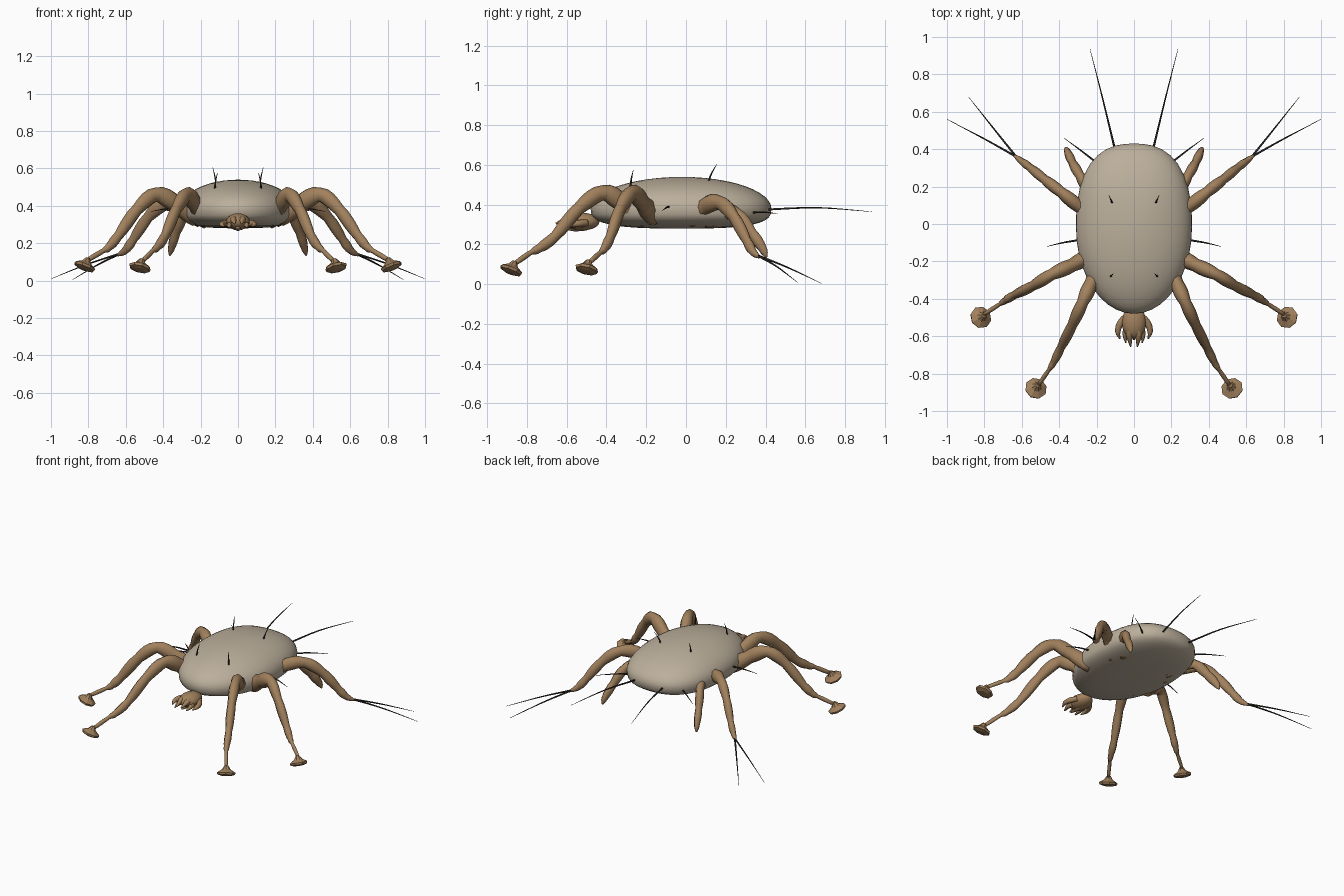
import bpy, bmesh, math
from mathutils import Vector

if "Cube" in bpy.data.objects:
    bpy.data.objects.remove(bpy.data.objects["Cube"], do_unlink=True)


def make_material(name, rgb):
    m = bpy.data.materials.new(name)
    m.use_nodes = True
    m.diffuse_color = (*rgb, 1)
    m.node_tree.nodes["Principled BSDF"].inputs["Base Color"].default_value = (*rgb, 1)
    return m


SHELL = make_material("pale_shell", (0.50, 0.43, 0.33))
LIMB = make_material("brown_limb", (0.36, 0.22, 0.11))
HAIR = make_material("dark_hair", (0.03, 0.025, 0.02))


def finish(bm, name, mat, smooth=True):
    bmesh.ops.recalc_face_normals(bm, faces=bm.faces)
    mesh = bpy.data.meshes.new(name)
    bm.to_mesh(mesh)
    bm.free()
    mesh.materials.append(mat)
    mesh.polygons.foreach_set("use_smooth", [smooth] * len(mesh.polygons))
    obj = bpy.data.objects.new(name, mesh)
    bpy.context.collection.objects.link(obj)
    return obj


def spline(points, steps, bulge):
    """Catmull-Rom through (x, y, z, radius) points, swelling between joints."""
    p = [Vector(q) for q in points]
    p = [p[0] * 2 - p[1]] + p + [p[-1] * 2 - p[-2]]
    out = []
    for a, b, c, d in zip(p, p[1:], p[2:], p[3:]):
        for i in range(steps):
            t = i / steps
            q = (b * 2 + (c - a) * t + (a * 2 - b * 5 + c * 4 - d) * t ** 2
                 + (b * 3 - a - c * 3 + d) * t ** 3) / 2
            q[3] = (b[3] + (c[3] - b[3]) * t) * (1 + bulge * math.sin(math.pi * t))
            out.append(q)
    return out + [p[-2]]


def tube(name, points, mat, sides=8, steps=4, bulge=0, flat=1, smooth=True):
    path = spline(points, steps, bulge) if steps else [Vector(q) for q in points]
    bm = bmesh.new()
    rings = []
    for i, q in enumerate(path):
        along = (path[min(i + 1, len(path) - 1)] - path[max(i - 1, 0)]).xyz
        side = along.cross(Vector((0, 0, 1))).normalized()
        up = side.cross(along).normalized()
        ring = []
        for k in range(sides):
            a = math.tau * k / sides
            ring.append(bm.verts.new(q.xyz + q[3] * (side * math.cos(a) * flat + up * math.sin(a))))
        rings.append(ring)
    for r, s in zip(rings, rings[1:]):
        for k in range(sides):
            j = (k + 1) % sides
            bm.faces.new((r[k], r[j], s[j], s[k]))
    bm.faces.new(rings[0])
    bm.faces.new(rings[-1])
    return finish(bm, name, mat, smooth)


def pair(name, points, mat, **options):
    for s, label in ((1, "left"), (-1, "right")):
        tube(f"{label}_{name}", [(s * x, *rest) for x, *rest in points], mat, **options)


# Body: domed egg with a flattened belly and a squarer rear
bm = bmesh.new()
bmesh.ops.create_uvsphere(bm, u_segments=40, v_segments=24, radius=1)
for v in bm.verts:
    x, y, z = v.co
    r = min(1, math.hypot(x, y))
    if r > 0.001:
        n = 2.5 if y > 0 else 2
        k = (abs(x / r) ** n + abs(y / r) ** n) ** (-1 / n)
        x, y = x * k, y * k
    if z < 0:
        z = -(1 - r ** 3) ** (1 / 3)
    v.co = (x * 0.31, y * (0.45 if y > 0 else 0.46) - 0.02,
            0.38 + z * (0.16 if z > 0 else 0.1))
finish(bm, "body", SHELL)

# Head and mouthparts
bm = bmesh.new()
bmesh.ops.create_uvsphere(bm, u_segments=16, v_segments=10, radius=1)
for v in bm.verts:
    v.co = (v.co.x * 0.065, v.co.y * 0.09 - 0.525, v.co.z * 0.045 + 0.315)
finish(bm, "head", LIMB)
pair("palp", [(0.05, -0.5, 0.31, 0.018), (0.078, -0.54, 0.305, 0.018),
              (0.086, -0.58, 0.3, 0.014), (0.075, -0.615, 0.29, 0.003)], LIMB)
pair("jaw", [(0.022, -0.55, 0.33, 0.022), (0.024, -0.6, 0.325, 0.018),
             (0.018, -0.655, 0.305, 0.004)], LIMB)
pair("lower_jaw", [(0.042, -0.56, 0.3, 0.018), (0.047, -0.6, 0.295, 0.013),
                   (0.044, -0.635, 0.285, 0.003)], LIMB)
tube("chin", [(0, -0.5, 0.29, 0.02), (0, -0.56, 0.285, 0.02), (0, -0.62, 0.28, 0.004)], LIMB)

# Legs
legs = {
    "front_leg": [(0.17, -0.2, 0.33, 0.045), (0.23, -0.32, 0.41, 0.045),
                  (0.275, -0.42, 0.46, 0.038), (0.33, -0.54, 0.38, 0.033),
                  (0.39, -0.66, 0.24, 0.027), (0.43, -0.74, 0.18, 0.022),
                  (0.455, -0.78, 0.16, 0.013), (0.51, -0.86, 0.105, 0.012)],
    "second_leg": [(0.22, -0.16, 0.33, 0.045), (0.33, -0.22, 0.41, 0.045),
                   (0.44, -0.27, 0.46, 0.038), (0.54, -0.33, 0.38, 0.033),
                   (0.64, -0.38, 0.24, 0.027), (0.69, -0.41, 0.18, 0.022),
                   (0.72, -0.43, 0.16, 0.013), (0.805, -0.485, 0.11, 0.012)],
    "third_leg": [(0.2, 0.02, 0.32, 0.04), (0.29, 0.09, 0.39, 0.042),
                  (0.39, 0.17, 0.41, 0.036), (0.48, 0.24, 0.34, 0.031),
                  (0.56, 0.305, 0.22, 0.025), (0.6, 0.335, 0.165, 0.022),
                  (0.645, 0.37, 0.135, 0.006)],
    "rear_leg": [(0.17, 0.1, 0.31, 0.035), (0.24, 0.18, 0.36, 0.036),
                 (0.29, 0.26, 0.35, 0.031), (0.33, 0.33, 0.26, 0.027),
                 (0.355, 0.385, 0.18, 0.023), (0.365, 0.405, 0.135, 0.006)],
}
for name, points in legs.items():
    pair(name, points, LIMB, bulge=0.18, flat=0.8)

# Flared sucker feet, tilted outward
for name, centre in (("front_foot", (0.525, -0.88, 0.07)), ("second_foot", (0.82, -0.5, 0.075))):
    c = Vector(centre)
    out = Vector((c.x, c.y, 0)).normalized()
    axis = (out * 0.42 + Vector((0, 0, -0.9))).normalized()
    rings = ((-0.05, 0.012), (-0.025, 0.028), (-0.005, 0.06), (0.008, 0.056), (0.016, 0.03))
    pair(name, [(*(c + axis * d), r) for d, r in rings], LIMB, steps=0, smooth=False)

# Bristles: root, middle, tip
bristles = {
    "tail_bristle": [(0.1, 0.39, 0.375), (0.165, 0.66, 0.385), (0.235, 0.935, 0.365)],
    "rear_bristle": [(0.19, 0.32, 0.36), (0.28, 0.39, 0.363), (0.375, 0.46, 0.355)],
    "side_bristle": [(0.29, -0.085, 0.39), (0.38, -0.1, 0.385), (0.465, -0.12, 0.37)],
    "back_bristle": [(0.115, 0.11, 0.5), (0.122, 0.125, 0.55), (0.135, 0.155, 0.605)],
    "shoulder_bristle": [(0.125, -0.28, 0.48), (0.12, -0.275, 0.53), (0.11, -0.265, 0.575)],
    "inner_leg_bristle": [(0.63, 0.36, 0.145), (0.75, 0.51, 0.085), (0.885, 0.68, 0.005)],
    "outer_leg_bristle": [(0.63, 0.36, 0.145), (0.8, 0.455, 0.09), (1.0, 0.56, 0.01)],
}
for name, points in bristles.items():
    pair(name, [(*p, r) for p, r in zip(points, (0.006, 0.004, 0.001))], HAIR, sides=6)
